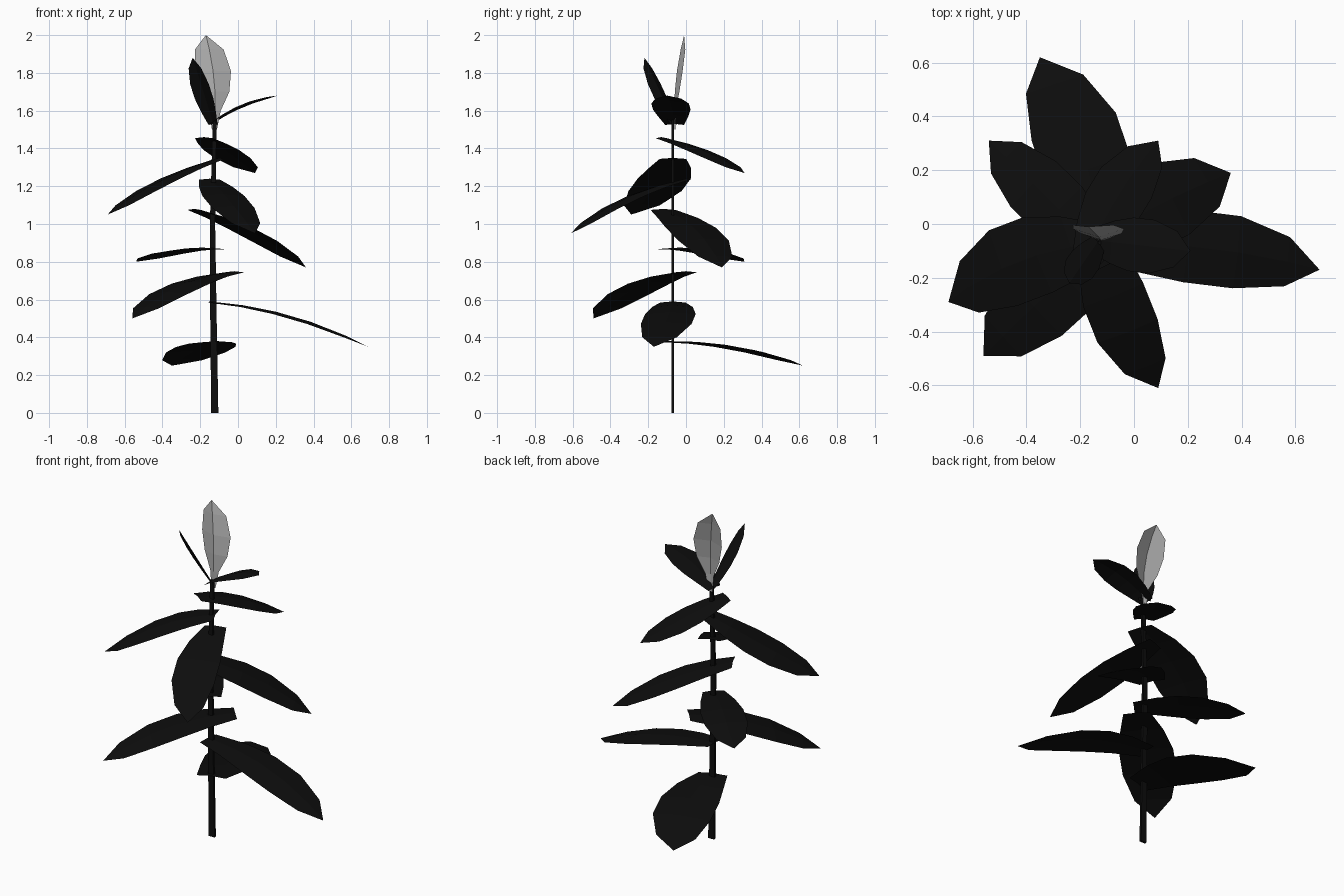
import bpy
import bmesh
from mathutils import Vector

cube = bpy.data.objects.get("Cube")
if cube:
    bpy.data.objects.remove(cube)


def make_material(name, level, rough):
    mat = bpy.data.materials.new(name)
    mat.use_nodes = True
    colour = (level, level, level, 1.0)
    mat.diffuse_color = colour
    shader = mat.node_tree.nodes["Principled BSDF"]
    shader.inputs["Base Color"].default_value = colour
    shader.inputs["Roughness"].default_value = rough
    return mat


leaf_black = make_material("leaf_black", 0.004, 0.9)
petal_grey = make_material("petal_grey", 0.42, 0.8)


def finish(bm, name, mat):
    mesh = bpy.data.meshes.new(name)
    bm.to_mesh(mesh)
    bm.free()
    mesh.materials.append(mat)
    obj = bpy.data.objects.new(name, mesh)
    bpy.context.collection.objects.link(obj)
    return obj


STEPS = (0, 0.2, 0.4, 0.62, 0.85, 1)
LEAF_WIDTHS = (0.5, 0.8, 1, 1, 0.68, 0)
PETAL_WIDTHS = (0.14, 0.3, 0.8, 1, 0.8, 0)


def blade(name, base, tip, half, arch=0.0, bow=0.0, fold=0.012,
          widths=LEAF_WIDTHS, side=None, mat=leaf_black):
    """Folded sheet from base to tip, arched along its normal, bowed sideways."""
    base, tip = Vector(base), Vector(tip)
    along = (tip - base).normalized()
    side = side or Vector((0, 0, 1)).cross(along).normalized()
    normal = along.cross(side).normalized()
    bm = bmesh.new()
    rows = []
    for t, w in zip(STEPS, widths):
        bulge = 4 * t * (1 - t)
        mid = base.lerp(tip, t) + normal * arch * bulge + side * bow * bulge
        if w == 0:
            rows.append([bm.verts.new(mid)] * 3)
        else:
            rows.append([bm.verts.new(mid + side * half * w * s
                                      - normal * fold * w * abs(s))
                         for s in (-1, 0, 1)])
    for low, high in zip(rows, rows[1:]):
        for i in range(2):
            corners = [low[i], high[i], high[i + 1], low[i + 1]]
            bm.faces.new(list(dict.fromkeys(corners)))
    return finish(bm, name, mat)


# Thin flattened stem, tapering upward
bm = bmesh.new()
rings = []
for x, z, wide in ((-0.123, 0, 0.019), (-0.13, 0.5, 0.017),
                   (-0.135, 1, 0.014), (-0.123, 1.55, 0.01)):
    rings.append([bm.verts.new((x + wide * i, -0.07 + 0.007 * j, z))
                  for i, j in ((-1, -1), (1, -1), (1, 1), (-1, 1))])
for low, high in zip(rings, rings[1:]):
    for i in range(4):
        k = (i + 1) % 4
        bm.faces.new((low[i], low[k], high[k], high[i]))
bm.faces.new(rings[0][::-1])
bm.faces.new(rings[-1])
finish(bm, "stem", leaf_black)

# Leaves spiralling up the stem: base, tip, half width, arch, sideways bow
LEAVES = (
    ((-0.11, -0.1, 0.38), (-0.35, 0.62, 0.25), 0.165, 0.035, -0.04),
    ((-0.15, -0.07, 0.59), (0.69, -0.17, 0.35), 0.135, 0.045, 0.03),
    ((-0.02, 0, 0.75), (-0.56, -0.49, 0.5), 0.15, 0.05, -0.01),
    ((-0.1, -0.12, 0.87), (-0.54, 0.31, 0.8), 0.12, 0.03, 0),
    ((-0.23, -0.12, 1.08), (0.36, 0.19, 0.77), 0.15, 0.04, 0.02),
    ((-0.15, 0, 1.24), (0.09, -0.61, 0.95), 0.12, 0.04, -0.03),
    ((-0.1, -0.07, 1.35), (-0.69, -0.29, 1.05), 0.15, 0.025, -0.05),
    ((-0.18, -0.13, 1.46), (0.09, 0.31, 1.27), 0.11, 0.02, 0.02),
    ((-0.15, -0.06, 1.53), (0.21, -0.1, 1.68), 0.1, 0.03, 0),
    ((-0.13, -0.06, 1.53), (-0.24, -0.22, 1.88), 0.06, 0, 0),
)
for number, (base, tip, half, arch, bow) in enumerate(LEAVES, 1):
    blade(f"leaf_{number}", base, tip, half, arch, bow)

# Pale folded petal at the top
blade("petal", (-0.125, -0.06, 1.5), (-0.17, -0.01, 2), 0.095, 0.02, -0.022,
      0.03, PETAL_WIDTHS, Vector((-1, 0, 0)), petal_grey)
